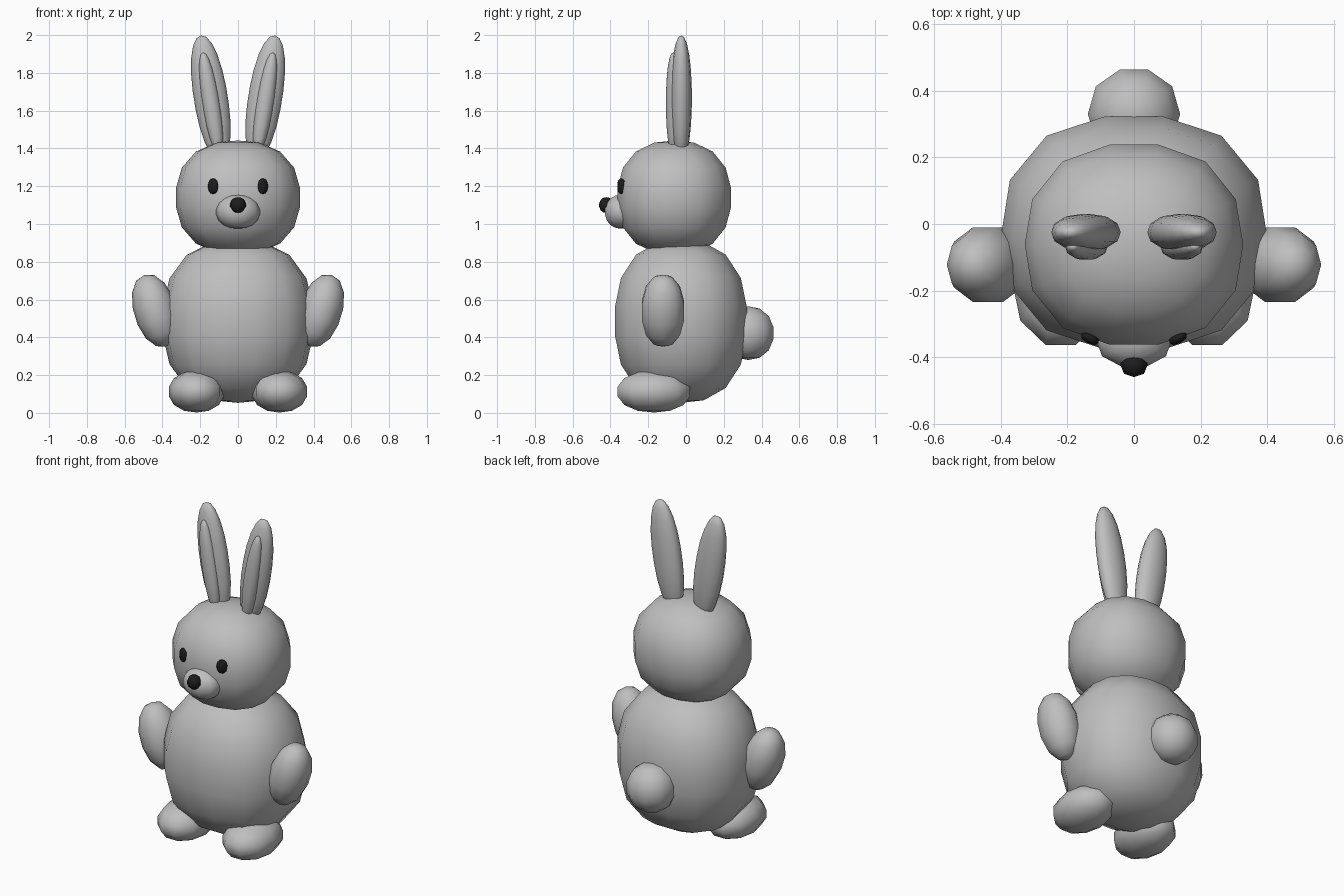
import bpy
import bmesh
from math import radians
from mathutils import Matrix, Vector, Euler

cube = bpy.data.objects.get("Cube")
if cube:
    bpy.data.objects.remove(cube, do_unlink=True)


def make_material(name, color):
    mat = bpy.data.materials.new(name)
    mat.use_nodes = True
    mat.diffuse_color = color
    bsdf = next(n for n in mat.node_tree.nodes if n.type == 'BSDF_PRINCIPLED')
    bsdf.inputs["Base Color"].default_value = color
    return mat


fur = make_material("grey fur", (0.52, 0.52, 0.52, 1))
black = make_material("black", (0.012, 0.012, 0.012, 1))


def ellipsoid(name, center, radii, segments, rings, mat=fur, tilt=0, yaw=0, power=2.15):
    """Smooth low-poly ellipsoid; a power above 2 makes it fuller,
    tilt leans it around y and yaw turns it around z."""
    bm = bmesh.new()
    bmesh.ops.create_uvsphere(bm, u_segments=segments, v_segments=rings, radius=1)
    # a vertex column on the x axis
    bm.transform(Matrix.Rotation(radians(90), 4, 'Z'))
    for v in bm.verts:
        v.co /= sum(abs(c) ** power for c in v.co) ** (1 / power)
    bm.transform(Matrix.Diagonal((*radii, 1)))
    for face in bm.faces:
        face.smooth = True
    mesh = bpy.data.meshes.new(name)
    bm.to_mesh(mesh)
    bm.free()
    mesh.materials.append(mat)
    obj = bpy.data.objects.new(name, mesh)
    obj.location = Vector(center)
    obj.rotation_euler = Euler((0, radians(tilt), radians(yaw)))
    bpy.context.collection.objects.link(obj)


def pair(name, center, *args, tilt=0, yaw=0, **kw):
    """One part on each side of the x = 0 plane."""
    x, y, z = center
    for side, s in (("left", 1), ("right", -1)):
        ellipsoid(side + "_" + name, (s * x, y, z), *args,
                  tilt=s * tilt, yaw=s * yaw, **kw)


# Body, head and tail
ellipsoid("body", (0, -0.027, 0.485), (0.4, 0.355, 0.432), 14, 9, power=2.42)
ellipsoid("head", (0, -0.062, 1.14), (0.33, 0.306, 0.302), 14, 9, power=2.35)
ellipsoid("tail", (0, 0.33, 0.422), (0.141, 0.141, 0.142), 10, 7)

# Limbs
pair("arm", (0.438, -0.122, 0.541), (0.113, 0.118, 0.198), 10, 7, tilt=17)
pair("foot", (0.22, -0.17, 0.113), (0.149, 0.204, 0.111), 10, 7)

# Ears with raised inner ears
pair("ear", (0.144, -0.025, 1.668), (0.09, 0.056, 0.334), 12, 11, tilt=9)
pair("inner_ear", (0.143, -0.068, 1.64), (0.046, 0.04, 0.271), 10, 11, tilt=9)

# Face
ellipsoid("muzzle", (0, -0.343, 1.065), (0.117, 0.09, 0.09), 10, 9)
ellipsoid("nose", (0, -0.422, 1.1), (0.042, 0.038, 0.042), 8, 7, black)
pair("eye", (0.132, -0.343, 1.2), (0.03, 0.016, 0.041), 8, 7, mat=black, yaw=28, power=2.4)
